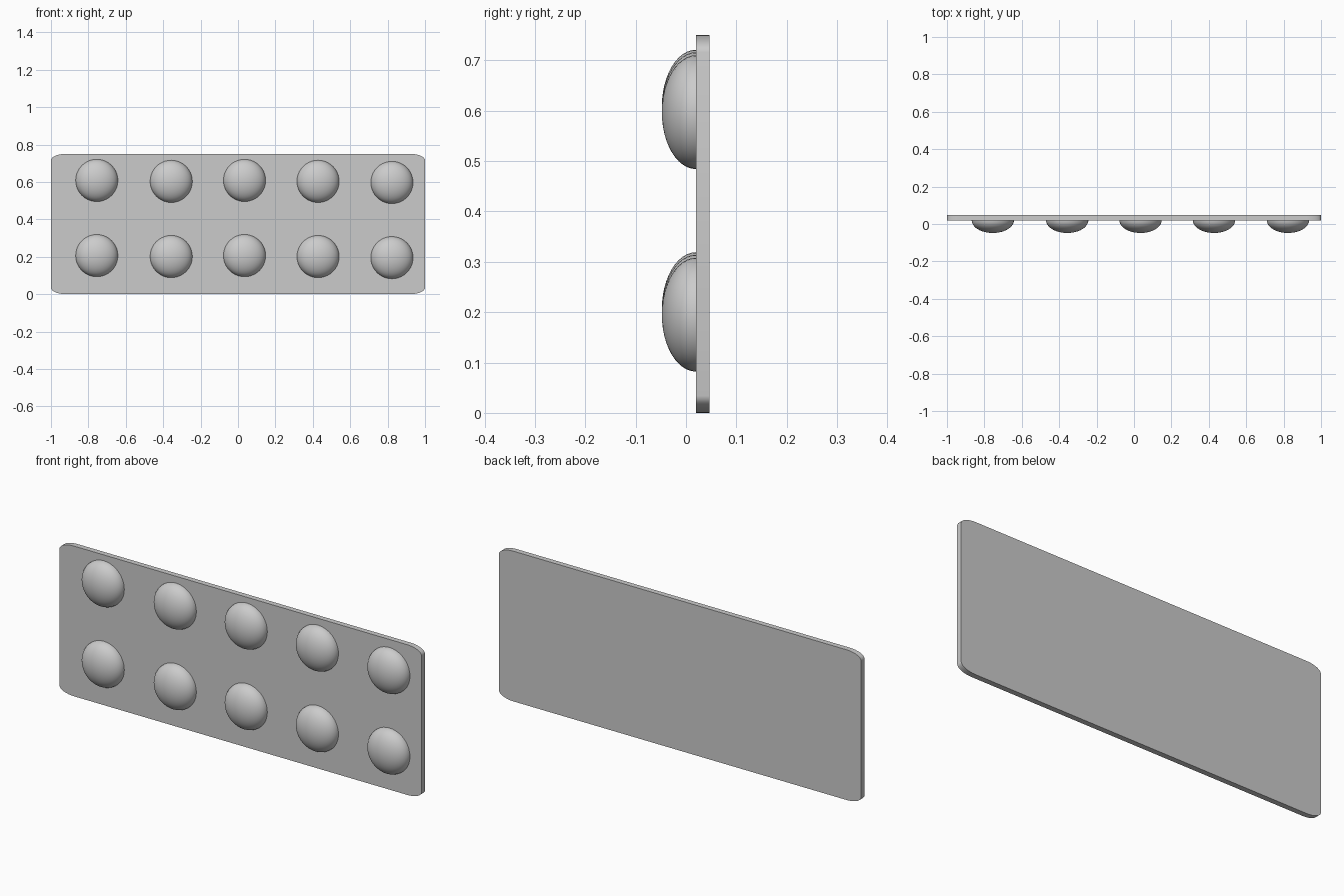
import bpy, bmesh, math
from mathutils import Matrix

cube = bpy.data.objects.get("Cube")
if cube:
    bpy.data.objects.remove(cube, do_unlink=True)

grey = bpy.data.materials.new("light_grey")
grey.use_nodes = True
COLOR = (0.6, 0.6, 0.6, 1)
grey.diffuse_color = COLOR
grey.node_tree.nodes["Principled BSDF"].inputs["Base Color"].default_value = COLOR

FRONT, BACK = 0.02, 0.047      # plate faces along y
HEIGHT = 0.75
CORNER_X, CORNER_Z = 0.08, 0.034
DOME_R, DOME_DEPTH = 0.113, 0.068


def add_object(name, bm):
    bmesh.ops.recalc_face_normals(bm, faces=bm.faces)
    mesh = bpy.data.meshes.new(name)
    bm.to_mesh(mesh)
    bm.free()
    mesh.materials.append(grey)
    obj = bpy.data.objects.new(name, mesh)
    bpy.context.collection.objects.link(obj)
    bpy.ops.object.select_all(action='DESELECT')
    obj.select_set(True)
    bpy.context.view_layer.objects.active = obj
    bpy.ops.object.shade_smooth_by_angle(angle=math.radians(35))
    return obj


# Backing plate: rectangle with stretched round corners, extruded in depth
bm = bmesh.new()
outline = []
steps = 8
for quarter, (sx, sz) in enumerate([(1, 1), (-1, 1), (-1, -1), (1, -1)]):
    for i in range(steps + 1):
        a = math.pi / 2 * (quarter + i / steps)
        x = sx * (1 - CORNER_X) + CORNER_X * math.cos(a)
        z = HEIGHT / 2 + sz * (HEIGHT / 2 - CORNER_Z) + CORNER_Z * math.sin(a)
        outline.append(bm.verts.new((x, FRONT, z)))
face = bm.faces.new(outline)
extruded = bmesh.ops.extrude_face_region(bm, geom=[face], use_keep_orig=True)
moved = [v for v in extruded["geom"] if isinstance(v, bmesh.types.BMVert)]
bmesh.ops.translate(bm, verts=moved, vec=(0, BACK - FRONT, 0))
add_object("backing_plate", bm)


# Domes: flattened half spheres on the front of the plate
def add_dome(name, x, z):
    bm = bmesh.new()
    bmesh.ops.create_uvsphere(bm, u_segments=40, v_segments=24, radius=1)
    bmesh.ops.bisect_plane(bm, geom=bm.verts[:] + bm.edges[:] + bm.faces[:],
                           plane_co=(0, 0, 0), plane_no=(0, 0, -1),
                           clear_outer=True, dist=1e-5)
    bmesh.ops.scale(bm, vec=(DOME_R, DOME_R, DOME_DEPTH), verts=bm.verts)
    # turn the pole to face forward
    bmesh.ops.rotate(bm, cent=(0, 0, 0), verts=bm.verts,
                     matrix=Matrix.Rotation(math.pi / 2, 3, 'X'))
    dome = add_object(name, bm)
    dome.location = (x, FRONT, z)


# Columns are slightly uneven in spacing and height
columns = [(-0.755, 0.006), (-0.357, 0.001), (0.035, 0.006),
           (0.428, 0.001), (0.823, -0.005)]
for row, base in (("lower", 0.2), ("upper", 0.602)):
    for n, (x, dz) in enumerate(columns, 1):
        add_dome(f"{row}_dome_{n}", x, base + dz)
